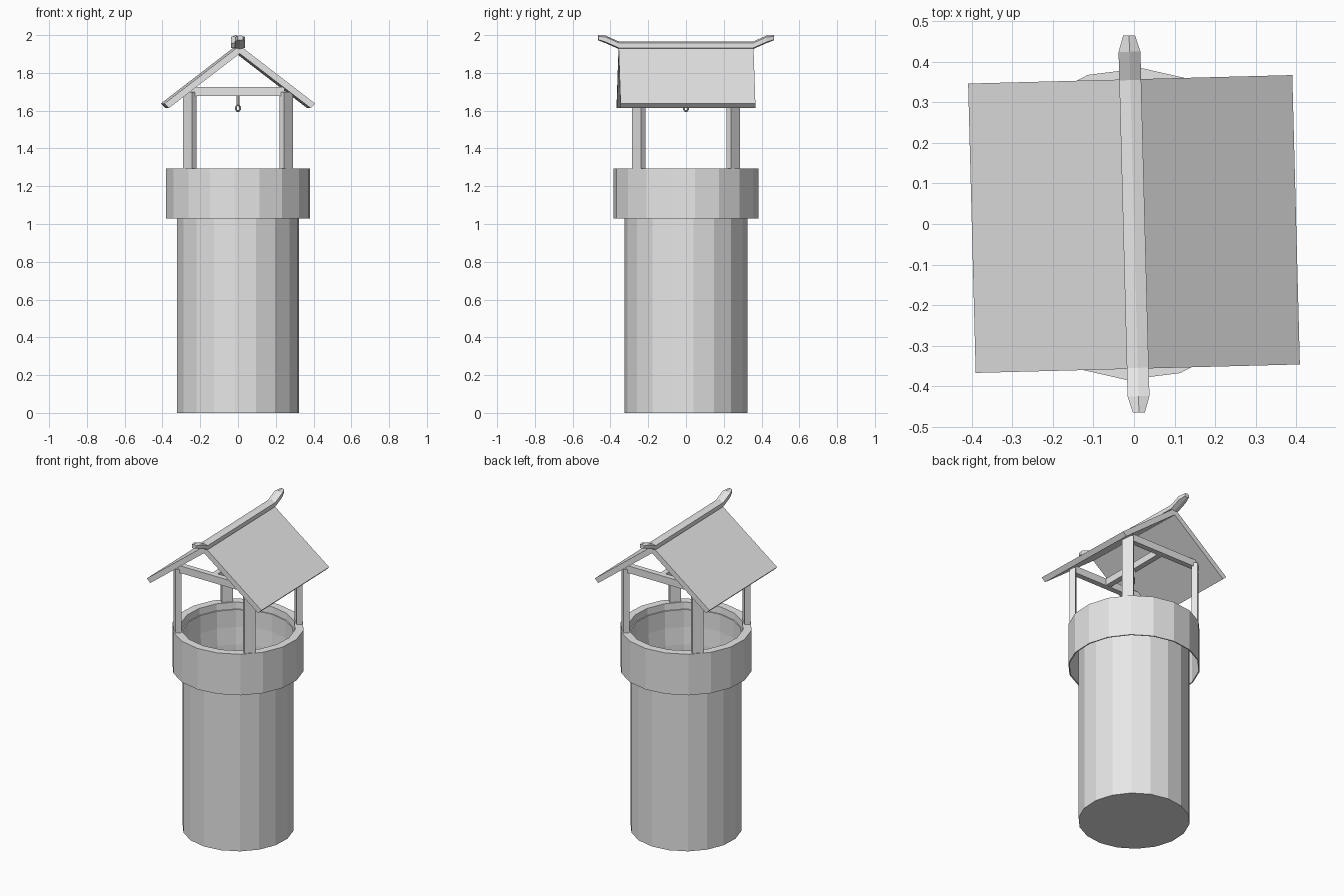
import bpy, bmesh, math
from mathutils import Matrix, Vector

cube = bpy.data.objects.get("Cube")
if cube:
    bpy.data.objects.remove(cube, do_unlink=True)

grey = bpy.data.materials.new("plain_grey")
grey.use_nodes = True
grey.diffuse_color = (0.8, 0.8, 0.8, 1)
grey.node_tree.nodes["Principled BSDF"].inputs["Base Color"].default_value = (0.8, 0.8, 0.8, 1)

SIDES = 18
ROOF_TURN = math.radians(1.5)
WELL_TURN = math.radians(7.2)


def finish(name, bm, turn=0.0):
    bmesh.ops.recalc_face_normals(bm, faces=bm.faces)
    mesh = bpy.data.meshes.new(name)
    bm.to_mesh(mesh)
    bm.free()
    mesh.materials.append(grey)
    obj = bpy.data.objects.new(name, mesh)
    obj.rotation_euler.z = turn
    bpy.context.collection.objects.link(obj)
    return obj


def box(name, center, size, turn=0.0):
    bm = bmesh.new()
    place = Matrix.Translation(center) @ Matrix.Rotation(turn, 4, "Z")
    bmesh.ops.create_cube(bm, size=1, matrix=place @ Matrix.Diagonal((*size, 1)))
    return finish(name, bm)


def loft(name, sections, turn=0.0):
    """Skin a row of equal sized rings and cap both ends."""
    bm = bmesh.new()
    rings = [[bm.verts.new(p) for p in s] for s in sections]
    n = len(rings[0])
    for a, b in zip(rings, rings[1:]):
        for i in range(n):
            j = (i + 1) % n
            bm.faces.new((a[i], a[j], b[j], b[i]))
    bm.faces.new(rings[0])
    bm.faces.new(rings[-1])
    return finish(name, bm, turn)


def lathe(name, profile, turn):
    rings = [[(r * math.cos(math.tau * i / SIDES), r * math.sin(math.tau * i / SIDES), z)
              for i in range(SIDES)] for r, z in profile]
    return loft(name, rings, turn)


# Round shaft with an overhanging collar, open at the top
lathe("well_wall", [(0.325, 0), (0.325, 1.25), (0.378, 1.25), (0.378, 1.03),
                    (0.385, 1.03), (0.385, 1.293), (0.335, 1.293),
                    (0.318, 1.03), (0.318, 0.02)], WELL_TURN)

# Four posts standing diagonally on the rim
POST_X, POST_Y = 0.255, 0.25
for sx, side in ((-1, "right"), (1, "left")):
    for sy, end in ((-1, "front"), (1, "back")):
        box(f"post_{end}_{side}", (sx * POST_X, sy * POST_Y, 1.49),
            (0.035, 0.065, 0.42), math.atan2(sy, sx))

# Beams tying the posts, and one cross beam between them
for sy, end in ((-1, "front"), (1, "back")):
    box(f"beam_{end}", (0, sy * POST_Y, 1.701), (2 * POST_X - 0.02, 0.035, 0.046))
box("cross_beam", (0, 0, 1.701), (0.035, 2 * POST_Y, 0.044))

# Hook under the cross beam
box("hook_stem", (0, 0, 1.657), (0.012, 0.012, 0.05), math.pi / 4)
bpy.ops.mesh.primitive_torus_add(location=(0, 0, 1.613), rotation=(math.pi / 2, 0, math.pi / 4),
                                 major_radius=0.016, minor_radius=0.005,
                                 major_segments=12, minor_segments=6)
bpy.context.object.name = "hook_ring"
bpy.context.object.data.materials.append(grey)

# Gabled roof slab
gable = [(0, 1.945), (0.4, 1.637), (0.376, 1.613), (0, 1.902), (-0.376, 1.613), (-0.4, 1.637)]
loft("roof", [[(x, y, z) for x, z in gable] for y in (-0.357, 0.357)], ROOF_TURN)

# Ridge cap with upturned tapered ends
cap = [(0, 0.02), (0.027, 0.012), (0.027, -0.014), (0, -0.02), (-0.027, -0.014), (-0.027, 0.012)]
half_path = [(0.355, 1.946, 1), (0.425, 1.977, 1), (0.465, 1.986, 0.55)]
path = [(-y, z, s) for y, z, s in reversed(half_path)] + half_path
loft("ridge_cap", [[(x * s, y, z + h * (0.3 + 0.7 * s)) for x, h in cap] for y, z, s in path],
     ROOF_TURN)
